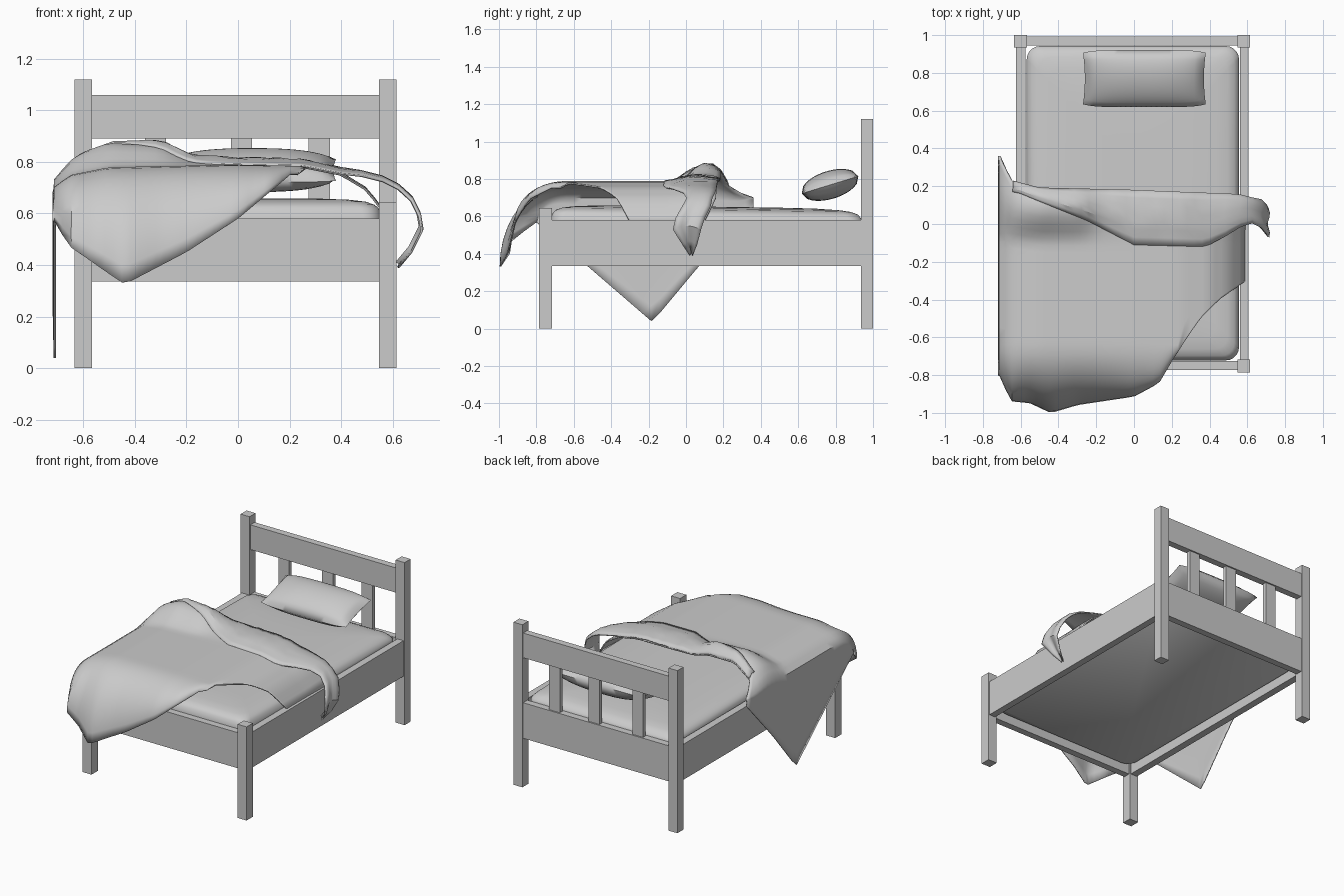
import bpy, bmesh, math, random
from mathutils import Matrix

random.seed(4)
if "Cube" in bpy.data.objects:
    bpy.data.objects.remove(bpy.data.objects["Cube"], do_unlink=True)

GREY = bpy.data.materials.new("plain grey")
GREY.use_nodes = True
GREY.diffuse_color = (0.6, 0.6, 0.6, 1)
GREY.node_tree.nodes["Principled BSDF"].inputs["Base Color"].default_value = (0.6, 0.6, 0.6, 1)


def finish(name, bm, smooth=None):
    bmesh.ops.recalc_face_normals(bm, faces=bm.faces)
    mesh = bpy.data.meshes.new(name)
    bm.to_mesh(mesh)
    bm.free()
    mesh.materials.append(GREY)
    ob = bpy.data.objects.new(name, mesh)
    bpy.context.collection.objects.link(ob)
    if smooth:
        bpy.ops.object.select_all(action="DESELECT")
        ob.select_set(True)
        bpy.context.view_layer.objects.active = ob
        bpy.ops.object.shade_smooth_by_angle(angle=math.radians(smooth))
    return ob


def box(name, xs, ys, zs):
    bm = bmesh.new()
    bmesh.ops.create_cube(bm, size=1)
    for v in bm.verts:
        v.co = [(a + b) / 2 + c * (b - a) for (a, b), c in zip((xs, ys, zs), v.co)]
    return finish(name, bm)


def add_grid(bm, rows):
    grid = [[bm.verts.new(p) for p in row] for row in rows]
    for a, b in zip(grid, grid[1:]):
        for i in range(len(a) - 1):
            bm.faces.new((a[i], a[i + 1], b[i + 1], b[i]))


def cloth(name, rows, smooth=50):
    bm = bmesh.new()
    add_grid(bm, rows)
    ob = finish(name, bm, smooth)
    mod = ob.modifiers.new("thickness", "SOLIDIFY")
    mod.thickness = 0.008
    mod.offset = 0
    return ob


def lookup(table, x):
    """Piecewise linear value of a table of (x, value) pairs."""
    for (a, p), (b, q) in zip(table, table[1:]):
        if x <= b:
            return p + (q - p) * max(0, (x - a) / (b - a))
    return table[-1][1]


def steps(a, b, n):
    return [a + (b - a) * i / n for i in range(n + 1)]


# Frame
LEFT, RIGHT = (-0.635, -0.567), (0.547, 0.615)
RAIL_Z = (0.335, 0.58)
for side, xs in (("right", LEFT), ("left", RIGHT)):
    box(side + "_head_post", xs, (0.935, 1.0), (0, 1.12))
    box(side + "_foot_post", xs, (-0.785, -0.717), (0, 0.645))
for side, xs in (("right", (-0.625, -0.575)), ("left", (0.56, 0.607))):
    box(side + "_side_rail", xs, (-0.717, 0.935), RAIL_Z)
INNER = (LEFT[1], RIGHT[0])
box("foot_rail", INNER, (-0.772, -0.725), RAIL_Z)
box("head_rail", INNER, (0.945, 0.992), RAIL_Z)
box("headboard_top", INNER, (0.945, 0.992), (0.89, 1.06))
for i, x in enumerate((-0.32, 0.013, 0.315)):
    box("headboard_slat_%d" % i, (x - 0.041, x + 0.041), (0.955, 0.982), (0.58, 0.89))

# Mattress: rounded rectangles lofted upwards, given as inset and height
RINGS = [(0.01, 0.385), (0, 0.4), (0, 0.58), (0.008, 0.605), (0.025, 0.622), (0.06, 0.635),
         (0.12, 0.643), (0.25, 0.65), (0.4, 0.652), (0.5, 0.652)]


def mattress_ring(inset, z):
    half_x, half_y = 0.562 - inset, 0.832 - inset
    radius = min(0.07, half_x * 0.8)
    pts = []
    for k in range(4):
        sx, sy = ((1, 1), (-1, 1), (-1, -1), (1, -1))[k]
        for a in steps(0, math.pi / 2, 5):
            a += k * math.pi / 2
            x = sx * (half_x - radius) + radius * math.cos(a)
            y = sy * (half_y - radius) + radius * math.sin(a)
            tilt = 0.015 * y if z > 0.6 else 0
            pts.append((x - 0.006, y + 0.11, z - tilt))
    return pts


bm = bmesh.new()
loops = [[bm.verts.new(p) for p in mattress_ring(*r)] for r in RINGS]
for a, b in zip(loops, loops[1:]):
    for i in range(len(a)):
        j = (i + 1) % len(a)
        bm.faces.new((a[i], a[j], b[j], b[i]))
bm.faces.new(loops[0])
bm.faces.new(loops[-1])
finish("mattress", bm, 50)

# Pillow, two bulged skins meeting at a seam
bm = bmesh.new()
for side in (1, -1):
    rows = []
    for v in steps(-1, 1, 16):
        row = []
        for u in steps(-1, 1, 24):
            bulge = math.sqrt((1 - abs(u) ** 2.6) * (1 - v * v))
            x = 0.325 * u * (1 - 0.03 * (1 - v * v))
            y = 0.158 * v * (0.9 + 0.1 * (1 - u ** 6))
            row.append((x, y, side * 0.075 * bulge))
        rows.append(row)
    add_grid(bm, rows)
bmesh.ops.remove_doubles(bm, verts=bm.verts, dist=0.0005)
bm.transform(Matrix.Translation((0.055, 0.77, 0.768)) @ Matrix.Rotation(math.radians(17), 4, "X"))
finish("pillow", bm, 60)

# Blanket: hem lines and heights across the bed
FRONT_Y = [(-0.71, -0.8), (-0.65, -0.935), (-0.55, -0.945), (-0.44, -0.997), (-0.3, -0.955), (0, -0.91),
           (0.13, -0.84), (0.2, -0.72), (0.35, -0.5), (0.45, -0.4), (0.59, -0.3)]
FRONT_Z = [(-0.71, 0.57), (-0.65, 0.47), (-0.44, 0.325), (-0.2, 0.45), (0, 0.58), (0.13, 0.69), (0.2, 0.75)]
BACK_Y = [(-0.71, 0.36), (-0.65, 0.23), (-0.5, 0.19), (0, 0.18), (0.5, 0.16), (0.59, 0.1)]
CROWN = [(-0.71, 0.7), (-0.65, 0.745), (-0.5, 0.775), (0, 0.785), (0.25, 0.78), (0.4, 0.75), (0.5, 0.69), (0.59, 0.57)]
RIDGE = [(-0.71, 0.03), (-0.6, 0.08), (-0.5, 0.095), (-0.3, 0.08), (-0.18, 0.025), (0, 0.01), (0.59, 0.005)]
SIDE_HEM = [(-0.8, 0.57), (-0.18, 0.035), (0.07, 0.335), (0.36, 0.65)]
TURN = -0.64


def height(x, y):
    ridge = math.sin(math.pi * min(1, max(0, (y + 0.1) / 0.38))) ** 1.5
    return lookup(CROWN, x) + lookup(RIDGE, x) * ridge


def blanket_column(x):
    start, end = lookup(FRONT_Y, x), lookup(BACK_Y, x)
    pts = []
    if start < TURN:
        drop = height(x, TURN) - lookup(FRONT_Z, x)
        for a in steps(0, math.pi / 2, 10)[:-1]:
            y = TURN + (start - TURN) * math.cos(a)
            pts.append((x, y, height(x, TURN) - drop * (1 - math.sin(a))))
    else:
        for y in steps(start, start + 0.1, 10)[:-1]:
            pts.append((x, y, height(x, y)))
    first = TURN if start < TURN else start + 0.1
    return pts + [(x, y, height(x, y)) for y in steps(first, end, 22)]


edge = blanket_column(-0.71)
columns = []
for f in steps(1, 0, 8)[:-1]:
    columns.append([(x - 0.006 * math.sin(3 * f), y, z + f * min(0, lookup(SIDE_HEM, y) - z)) for x, y, z in edge])
columns += [blanket_column(x) for x in steps(-0.71, 0.59, 40)]
cloth("blanket", columns)

# Turned-back top of the blanket, slightly crumpled
FOLD_Y = [(-0.62, 0.17), (-0.5, 0.12), (-0.25, 0.02), (0, -0.11), (0.38, -0.12), (0.55, -0.02)]
rows = []
for x in steps(-0.64, 0.4, 26):
    row = []
    for f in steps(0, 1, 7):
        y = lookup(BACK_Y, x) * (1 - f) + lookup(FOLD_Y, x) * f
        lift = 0.004 + 0.012 * math.sin(math.pi * f) + random.uniform(0, 0.008) * (f < 0.8)
        row.append((x, y, height(x, y) + lift))
    rows.append(row)

# The turned-back layer runs on over the rail: x, y range, height per section
SECTIONS = [(0.48, -0.065, 0.162, 0.745), (0.56, -0.015, 0.155, 0.725), (0.62, 0.005, 0.14, 0.695),
            (0.67, -0.02, 0.13, 0.65), (0.7, -0.055, 0.1, 0.59), (0.71, -0.07, 0.08, 0.53),
            (0.67, -0.02, 0.06, 0.45), (0.62, 0.02, 0.035, 0.39)]
for x, y0, y1, z in SECTIONS:
    rows.append([(x + 0.006 * math.sin(9 * f), y1 + (y0 - y1) * f, z + 0.02 * math.sin(math.pi * f))
                 for f in steps(0, 1, 7)])
cloth("blanket_fold", rows, 30)
